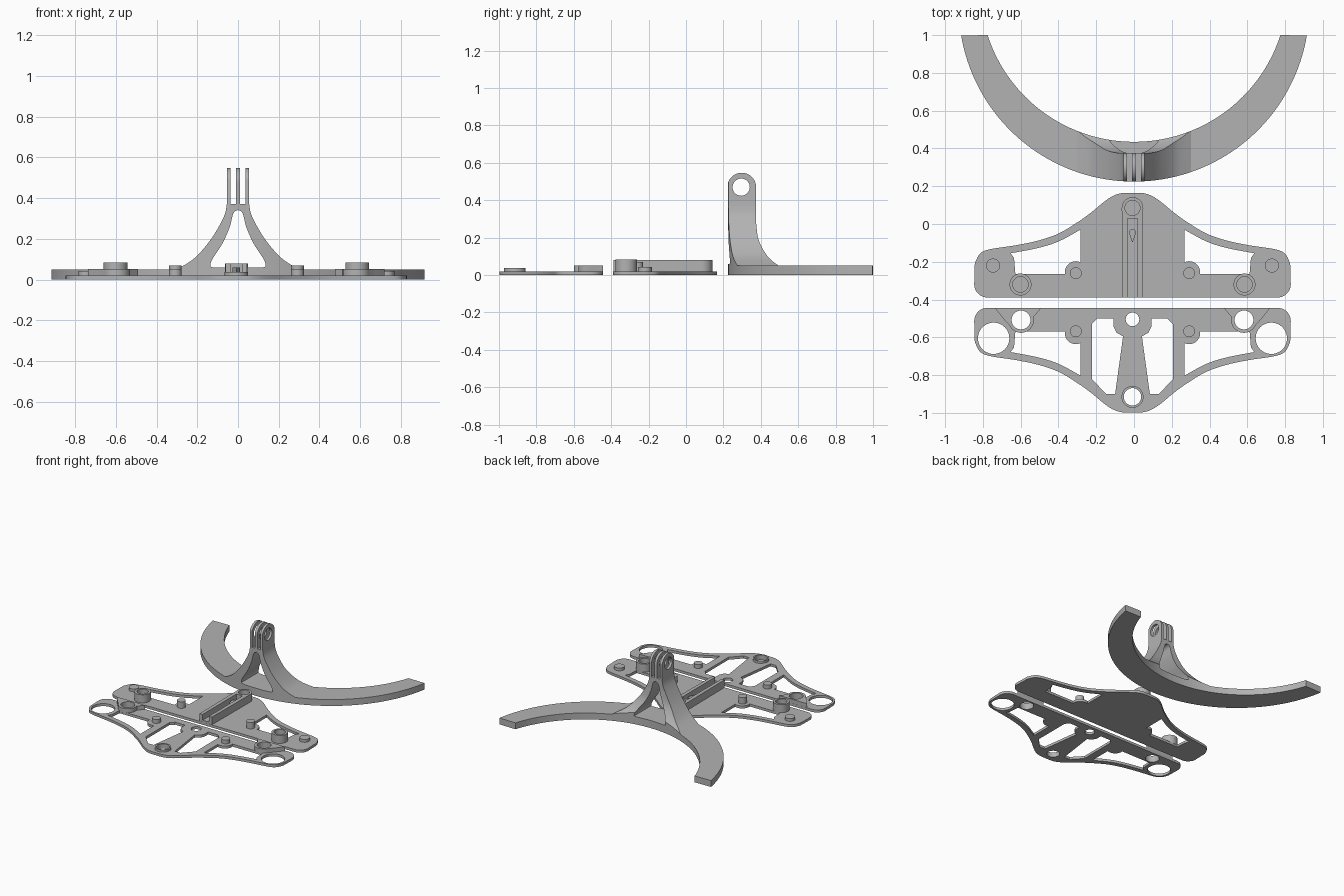
import bpy, bmesh, math
from mathutils import Matrix

if "Cube" in bpy.data.objects:
    bpy.data.objects.remove(bpy.data.objects["Cube"])

grey = bpy.data.materials.new("plain grey")
grey.diffuse_color = (0.45, 0.45, 0.45, 1)
grey.use_nodes = True
grey.node_tree.nodes["Principled BSDF"].inputs["Base Color"].default_value = grey.diffuse_color
CX = -0.008          # sideways centre of both plates
FOLD = -0.833        # front plate is the rear plate folded over y: y -> FOLD - y


def arc(cx, cy, r, a0=0.0, a1=360.0, n=40):
    full = abs(a1 - a0) >= 360
    d = n if full else n - 1
    return [(cx + r * math.cos(math.radians(a0 + (a1 - a0) * i / d)),
             cy + r * math.sin(math.radians(a0 + (a1 - a0) * i / d))) for i in range(n)]


def flip(pts):
    return [(-x, y) for x, y in pts]


def fold(pts):
    return [(x, FOLD - y) for x, y in pts]


def smooth(pts, n=5):
    """Rounded open path through the given points."""
    out = []
    for i in range(len(pts) - 1):
        p = [pts[max(i - 1, 0)], pts[i], pts[i + 1], pts[min(i + 2, len(pts) - 1)]]
        for k in range(n):
            t = k / n
            out.append(tuple(0.5 * (2 * p[1][j] + (p[2][j] - p[0][j]) * t
                       + (2 * p[0][j] - 5 * p[1][j] + 4 * p[2][j] - p[3][j]) * t * t
                       + (3 * p[1][j] - p[0][j] - 3 * p[2][j] + p[3][j]) * t ** 3)
                       for j in (0, 1)))
    return out + [pts[-1]]


def extrude(name, loops, z0, z1, matrix=None, dx=0.0):
    """Flat outline with holes, thickened from z0 to z1."""
    cu = bpy.data.curves.new(name, 'CURVE')
    cu.dimensions, cu.fill_mode, cu.extrude = '2D', 'BOTH', (z1 - z0) / 2
    for pts in loops:
        s = cu.splines.new('POLY')
        s.points.add(len(pts) - 1)
        for p, (x, y) in zip(s.points, pts):
            p.co = (x + dx, y, 0, 1)
        s.use_cyclic_u = True
    tmp = bpy.data.objects.new(name + "_curve", cu)
    bpy.context.collection.objects.link(tmp)
    me = bpy.data.meshes.new_from_object(tmp.evaluated_get(bpy.context.evaluated_depsgraph_get()))
    bpy.data.objects.remove(tmp)
    me.name = name
    me.transform(Matrix.Translation((0, 0, (z0 + z1) / 2)))
    if matrix:
        me.transform(matrix)
    bm = bmesh.new()
    bm.from_mesh(me)
    bmesh.ops.remove_doubles(bm, verts=bm.verts, dist=1e-5)
    bmesh.ops.recalc_face_normals(bm, faces=bm.faces)
    bm.to_mesh(me)
    bm.free()
    me.materials.clear()
    me.materials.append(grey)
    ob = bpy.data.objects.new(name, me)
    bpy.context.collection.objects.link(ob)
    return ob


def intersect(ob, cutter):
    m = ob.modifiers.new("trim", 'BOOLEAN')
    m.operation, m.solver, m.object = 'INTERSECT', 'EXACT', cutter
    cutter.hide_render = True
    me = bpy.data.meshes.new_from_object(ob.evaluated_get(bpy.context.evaluated_depsgraph_get()))
    ob.modifiers.clear()
    ob.data = me
    bpy.data.objects.remove(cutter)


# curved band
def band_loop():
    ao = math.degrees(math.asin(0.915 / 0.928))
    ai = math.degrees(math.asin(0.775 / 0.814))
    return (arc(0, 1.1526, 0.928, -90 - ao, -90 + ao, 80)
            + arc(0, 1.249, 0.814, -90 + ai, -90 - ai, 80))


extrude("curved_band", [band_loop()], 0, 0.05)

# hinge stand: front profile trimmed by side profile and by the band outline
leg = smooth([(0.31, 0.045), (0.22, 0.1), (0.15, 0.175), (0.1, 0.25), (0.065, 0.32), (0.055, 0.37)])
prongs = [(0.055, 0.56), (0.036, 0.56), (0.036, 0.37), (0.01, 0.37), (0.01, 0.56)]
half = [(0.31, 0.02)] + leg + prongs
gap = smooth([(0, 0.06), (0.12, 0.06), (0.135, 0.075), (0.12, 0.11), (0.075, 0.18), (0.04, 0.26),
              (0.023, 0.325), (0, 0.342)])
upright = Matrix.Rotation(math.radians(90), 4, 'X')
stand = extrude("hinge_stand", [half + flip(half)[::-1], gap + flip(gap)[-2:0:-1]], -0.6, -0.1, upright)
back = smooth([(0.375, 0.28), (0.385, 0.2), (0.41, 0.14), (0.45, 0.085), (0.5, 0.047)])
side = [(0.2205, 0.02), (0.2205, 0.47)] + arc(0.298, 0.47, 0.077, 180, 0, 24) + back + [(0.5, 0.02)]
to_side = Matrix(((0, 0, 1, 0), (1, 0, 0, 0), (0, 1, 0, 0), (0, 0, 0, 1)))
intersect(stand, extrude("side_cutter", [side, arc(0.295, 0.47, 0.046)], -0.5, 0.5, to_side))
intersect(stand, extrude("band_cutter", [band_loop()], -0.1, 0.7))

# shared plate outline and side windows
edge = smooth([(0, 0.165), (0.06, 0.163), (0.11, 0.145), (0.16, 0.11), (0.22, 0.06), (0.29, 0.01),
               (0.39, -0.05), (0.5, -0.088), (0.62, -0.113), (0.76, -0.135), (0.81, -0.16),
               (0.835, -0.21)]) + arc(0.768, -0.319, 0.07, 0, -90, 10)
outline = edge + flip(edge)[:0:-1]
window = (smooth([(0.275, -0.03), (0.39, -0.092), (0.5, -0.127), (0.645, -0.155)])
          + [(0.627, -0.18), (0.62, -0.265)] + arc(0.3, -0.255, 0.058, -10, 115, 16))

# rear plate
extrude("rear_plate", [outline, window, flip(window)], 0, 0.02, dx=CX)
for s, tag in ((-1, "left"), (1, "right")):
    extrude(f"rear_boss_{tag}", [arc(s * 0.593, -0.32, 0.058), arc(s * 0.593, -0.32, 0.041)], 0.015, 0.083, dx=CX)
    extrude(f"rear_pin_{tag}", [arc(s * 0.3, -0.26, 0.031)], 0.015, 0.07, dx=CX)
    extrude(f"rear_stud_{tag}", [arc(s * 0.738, -0.22, 0.037)], 0.015, 0.042, dx=CX)

# centre rail with groove and round socket
rail = [(-0.053, -0.388), (-0.027, -0.388), (-0.027, 0.03), (0.027, 0.03), (0.027, -0.388),
        (0.053, -0.388)] + arc(0, 0.085, 0.057, 0, 180, 24)
extrude("centre_rail", [rail, arc(0, 0.085, 0.04)], 0.015, 0.08, dx=CX)
extrude("groove_floor", [[(-0.03, -0.388), (0.03, -0.388), (0.03, 0.035), (-0.03, 0.035)]], 0.015, 0.035, dx=CX)
extrude("groove_catch", [arc(0, -0.045, 0.018, -20, 200, 16) + [(0, -0.1)]], 0.03, 0.06, dx=CX)

# front plate
inner = ([(0.185, -0.5), (0.1, -0.5), (0.1, -0.545), (0.085, -0.575), (0.05, -0.595), (0.092, -0.9),
          (0.14, -0.9), (0.215, -0.82), (0.215, -0.53)])
loops = [fold(outline), arc(0, -0.505, 0.036), arc(0, -0.915, 0.046)]
for f in (flip, list):
    loops += [f(fold(window)), f(inner), f(arc(0.735, -0.605, 0.083)), f(arc(0.59, -0.508, 0.05))]
extrude("front_plate", loops, 0, 0.02, dx=CX)
extrude("front_socket", [arc(0, -0.915, 0.058), arc(0, -0.915, 0.046)], 0.015, 0.037, dx=CX)
lug = [(0.483, -0.445), (0.522, -0.49)] + arc(0.59, -0.508, 0.068, 195, 335, 20) + [(0.685, -0.5), (0.728, -0.445)]
for f, s, tag in ((flip, -1, "left"), (list, 1, "right")):
    extrude(f"front_lug_{tag}", [f(lug), f(arc(0.59, -0.508, 0.05))], 0.015, 0.052, dx=CX)
    extrude(f"front_pin_{tag}", [arc(s * 0.3, -0.568, 0.031)], 0.015, 0.05, dx=CX)

# smooth curved walls, keep crisp edges
for ob in bpy.context.scene.objects:
    ob.select_set(True)
    bpy.context.view_layer.objects.active = ob
bpy.ops.object.shade_smooth_by_angle(angle=math.radians(25))
